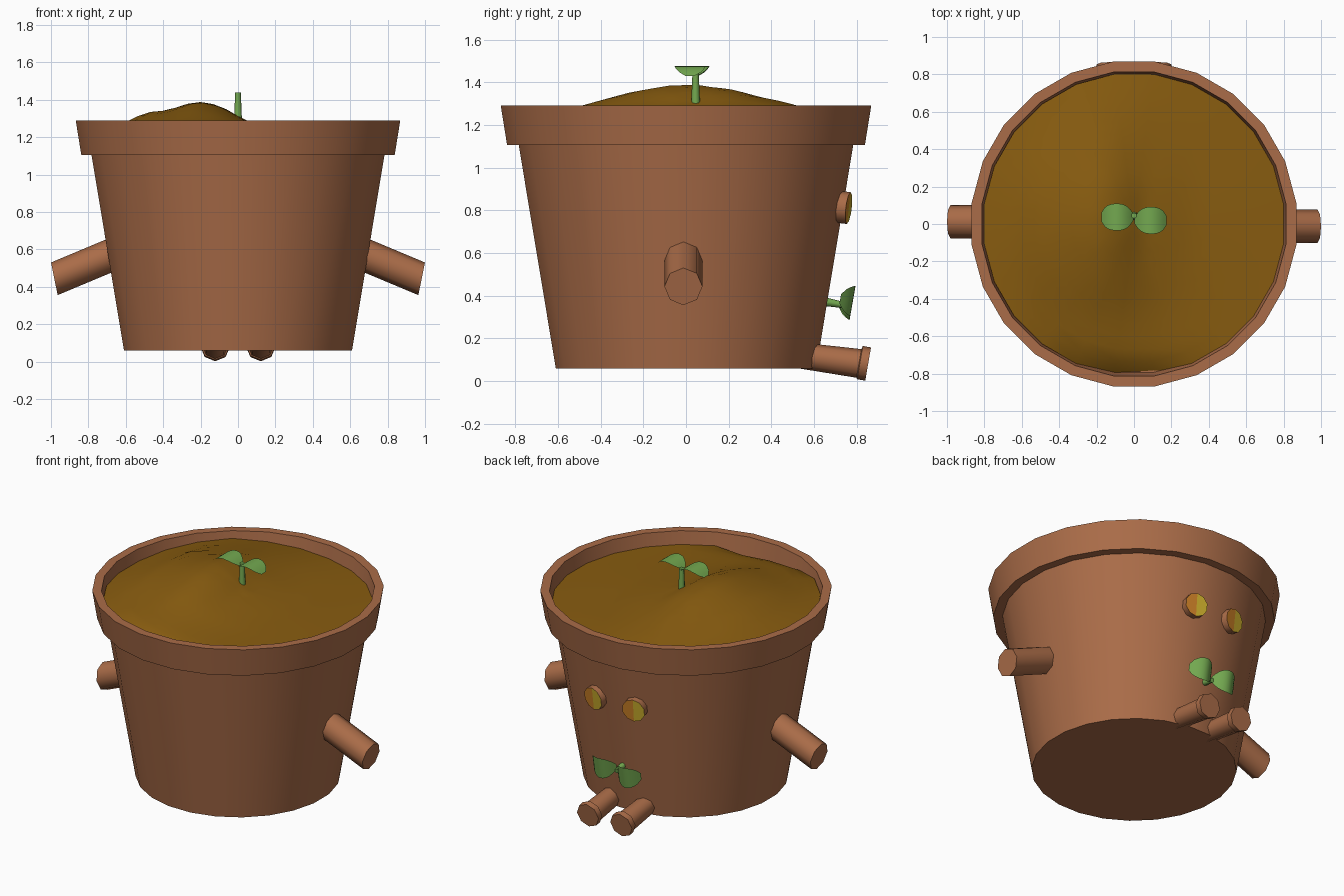
import bpy, bmesh, math
from mathutils import Vector, Matrix

if "Cube" in bpy.data.objects:
    bpy.data.objects.remove(bpy.data.objects["Cube"])


def material(name, rgb):
    m = bpy.data.materials.new(name)
    m.diffuse_color = (*rgb, 1)
    m.use_nodes = True
    m.node_tree.nodes["Principled BSDF"].inputs["Base Color"].default_value = m.diffuse_color
    return m


CLAY = material("terracotta", (0.402, 0.150, 0.065))
SOIL = material("soil brown", (0.246, 0.107, 0.005))
GREEN = material("leaf green", (0.171, 0.392, 0.080))
ORANGE = material("eye orange", (0.61, 0.22, 0.02))
YELLOW = material("eye yellow", (0.61, 0.43, 0.026))


def finish(name, bm, mats, angle=50, matrix=None):
    if matrix:
        bm.transform(matrix)
    me = bpy.data.meshes.new(name)
    bm.to_mesh(me)
    bm.free()
    for m in mats:
        me.materials.append(m)
    me.shade_smooth()
    me.set_sharp_from_angle(angle=math.radians(angle))
    ob = bpy.data.objects.new(name, me)
    bpy.context.collection.objects.link(ob)
    return ob


def tube(rings, n, offset=0.0, bm=None):
    """Closed tube through rings of (centre, normal, radius)."""
    bm = bm or bmesh.new()
    loops = []
    for c, d, r in rings:
        d = Vector(d).normalized()
        side = Vector((1, 0, 0)) if abs(d.z) > 0.9 else d.cross(Vector((0, 0, 1))).normalized()
        up = side.cross(d)
        loops.append([bm.verts.new(Vector(c) + r * (side * math.sin(a) + up * math.cos(a)))
                      for a in (offset + 2 * math.pi * k / n for k in range(n))])
    for a, b in zip(loops, loops[1:]):
        for k in range(n):
            bm.faces.new((a[k], a[(k + 1) % n], b[(k + 1) % n], b[k]))
    bm.faces.new(loops[0])
    bm.faces.new(loops[-1])
    bmesh.ops.recalc_face_normals(bm, faces=bm.faces[:])
    return bm


# Pot with overhanging rim and a recessed floor under the soil
profile = [(0.615, 0.06), (0.79, 1.105), (0.845, 1.105), (0.875, 1.29), (0.82, 1.29), (0.80, 1.16)]
UP = (0, 0, 1)
finish("pot", tube([((0, 0, z), UP, r) for r, z in profile], 24, math.pi / 24), [CLAY])


# Soil mound: a ridge off to one side, built as rings of a disc
def lerp(points, v):
    for (a, fa), (b, fb) in zip(points, points[1:]):
        if v <= b:
            return fa + (fb - fa) * (v - a) / (b - a)
    return points[-1][1]


ACROSS = [(-0.85, 0.0), (-0.58, 0.09), (-0.5, 0.135), (-0.38, 0.145), (-0.25, 0.185),
          (-0.17, 0.19), (-0.08, 0.16), (0.05, 0.085), (0.3, 0.025), (0.85, 0.0)]
ALONG = [(-0.85, 0.05), (-0.47, 0.5), (-0.3, 0.77), (-0.1, 0.97), (0.03, 1.0),
         (0.2, 0.9), (0.51, 0.5), (0.85, 0.05)]


def soil_height(x, y):
    dip = max(0, -y - 0.72) * 0.8 if -0.4 < x < 0.25 else 0
    return 1.2 + lerp(ACROSS, x) * lerp(ALONG, y) - dip


bm = bmesh.new()
N, R = 24, 12
centre = bm.verts.new((0, 0, soil_height(0, 0)))
prev = None
for i in range(1, R + 1):
    r = 0.808 * i / R
    ring = []
    for k in range(N):
        a = 2 * math.pi * (k + 0.5) / N
        x, y = r * math.cos(a), r * math.sin(a)
        ring.append(bm.verts.new((x, y, soil_height(x, y))))
    for k in range(N):
        j = (k + 1) % N
        bm.faces.new((prev[k], ring[k], ring[j], prev[j]) if prev else (centre, ring[k], ring[j]))
    prev = ring
finish("soil", bm, [SOIL], 60)


# Sprout: short stem with two arched leaves, origin at the leaf joint
def sprout(name, matrix, stem, arch):
    bm = tube([((0, 0, -stem), UP, 0.022), ((0, 0, 0.01), UP, 0.015)], 8)
    steps = 10
    for s in (-1, 1):
        rows = []
        for i in range(steps + 1):
            t = i / steps
            w = 0.072 * max(0.06, 1 - abs(2 * t - 1.04) ** 2.4) ** 0.5
            z = arch * 4 * t * (1 - t)
            yc = -0.017 - 0.009 * s
            rows.append([bm.verts.new((s * (0.003 + 0.172 * t), yc + w * q, z)) for q in (-1, 0, 1)])
        for a, b in zip(rows, rows[1:]):
            for k in range(2):
                f = (a[k], b[k], b[k + 1], a[k + 1])
                bm.faces.new(f if s > 0 else f[::-1])
    finish(name, bm, [GREEN], 60, matrix)


sprout("top_sprout", Matrix.Translation((0, 0.045, 1.43)), 0.16, 0.045)
sprout("front_leaves", Matrix.Translation((0, 0.718, 0.36))
       @ Matrix.Rotation(math.radians(-100), 4, 'X'), 0.09, 0.06)

for s, label in ((-1, "left"), (1, "right")):
    # Stubby arms sloping down
    y, d = -0.012 * s, (0.98 * s, 0, -0.2)
    finish(label + "_arm", tube([((0.6 * s, y, 0.603), d, 0.089),
                                 ((0.982 * s, y, 0.443), d, 0.089)], 8), [CLAY])
    # Feet with a wider end cap
    x, d = 0.122 * s, (0, 0.985, -0.17)
    finish(label + "_foot", tube([((x, 0.5, 0.125), d, 0.060), ((x, 0.81, 0.083), d, 0.068),
                                  ((x, 0.815, 0.087), d, 0.079), ((x, 0.853, 0.080), d, 0.079)], 8), [CLAY])
    # Round eyes, front face split into two colours
    a = 0.192 * s
    d = Vector((math.sin(a), math.cos(a), -0.12)).normalized()
    c = Vector((math.sin(a), math.cos(a), 0)) * 0.715 + Vector((0, 0, 0.818))
    bm = tube([(c, d, 0.075), (c + d * 0.062, d, 0.075)], 10)
    bm.normal_update()
    front = [f for f in bm.faces if f.normal.dot(d) > 0.9]
    bmesh.ops.poke(bm, faces=front)
    bm.normal_update()
    tip = c + d * 0.062
    for f in bm.faces:
        if f.normal.dot(d) > 0.9:
            f.material_index = 1 if f.calc_center_median().x > tip.x else 2
    finish(label + "_eye", bm, [CLAY, ORANGE, YELLOW])
